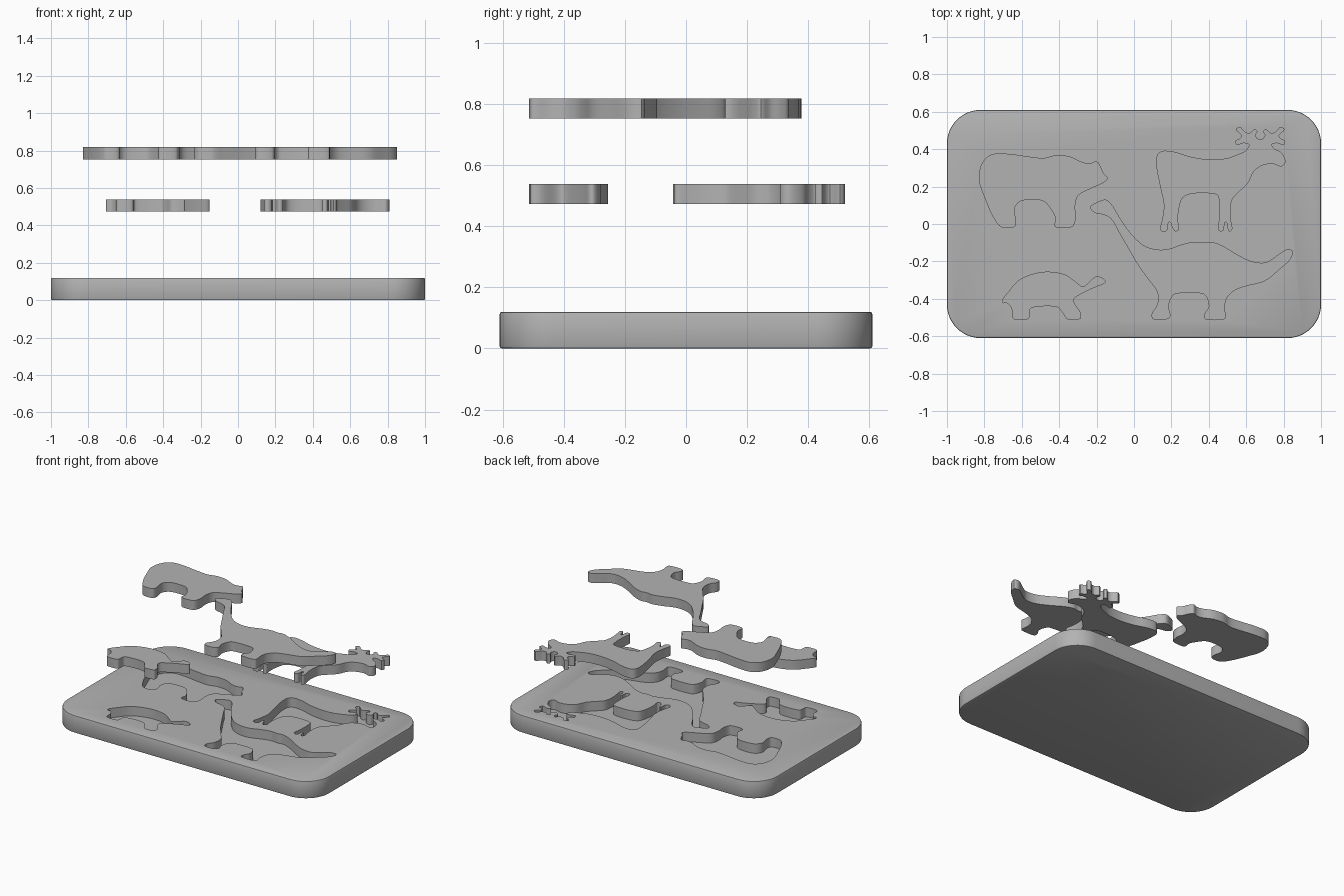
import bpy, bmesh, math
from mathutils import Vector

if "Cube" in bpy.data.objects:
    bpy.data.objects.remove(bpy.data.objects["Cube"])

W, D, H, R = 1.0, 0.61, 0.12, 0.18      # board half sizes, height, corner radius
THICK = 0.065                           # animal piece thickness and pocket depth

grey = bpy.data.materials.new("plain_grey")
grey.diffuse_color = (0.45, 0.45, 0.45, 1)
grey.use_nodes = True
grey.node_tree.nodes["Principled BSDF"].inputs["Base Color"].default_value = grey.diffuse_color


def smooth_loop(pts, steps=4):
    """Closed centripetal spline through the given points."""
    P = [Vector(p) for p in pts]
    n, out = len(P), []
    for i in range(n):
        a, b, c, d = P[i - 1], P[i], P[(i + 1) % n], P[(i + 2) % n]
        t1 = (b - a).length ** 0.5
        t2 = t1 + (c - b).length ** 0.5
        t3 = t2 + (d - c).length ** 0.5
        for k in range(steps):
            t = t1 + (t2 - t1) * k / steps
            A1 = a.lerp(b, t / t1)
            A2 = b.lerp(c, (t - t1) / (t2 - t1))
            A3 = c.lerp(d, (t - t2) / (t3 - t2))
            B1, B2 = A1.lerp(A2, t / t2), A2.lerp(A3, (t - t1) / (t3 - t1))
            out.append(B1.lerp(B2, (t - t1) / (t2 - t1)))
    return out


def slab(name, outline, z0, z1):
    """Extrude a closed outline from z0 up to z1."""
    bm = bmesh.new()
    face = bm.faces.new([bm.verts.new((p[0], p[1], z0)) for p in outline])
    top = bmesh.ops.extrude_face_region(bm, geom=[face])["geom"]
    bmesh.ops.translate(bm, vec=(0, 0, z1 - z0),
                        verts=[v for v in top if isinstance(v, bmesh.types.BMVert)])
    bmesh.ops.recalc_face_normals(bm, faces=bm.faces)
    me = bpy.data.meshes.new(name)
    bm.to_mesh(me)
    bm.free()
    me.materials.append(grey)
    ob = bpy.data.objects.new(name, me)
    bpy.context.collection.objects.link(ob)
    return ob


def shade(ob, angle=35):
    bpy.ops.object.select_all(action='DESELECT')
    ob.select_set(True)
    bpy.context.view_layer.objects.active = ob
    bpy.ops.object.shade_smooth_by_angle(angle=math.radians(angle))


# Bear outline
bear = [(-.83, .24), (-.81, .33), (-.76, .372), (-.67, .375), (-.56, .36), (-.48, .353),
        (-.415, .368), (-.34, .36), (-.275, .33), (-.235, .325), (-.20, .335), (-.18, .31),
        (-.165, .275), (-.14, .245), (-.165, .22), (-.23, .19), (-.30, .15), (-.315, .09),
        (-.31, .04), (-.325, -.01), (-.35, -.02), (-.41, -.02), (-.425, -.01), (-.42, .03),
        (-.445, .08), (-.48, .12), (-.535, .13), (-.61, .12), (-.64, .08), (-.63, .02),
        (-.635, -.01), (-.65, -.02), (-.70, -.02), (-.72, -.01), (-.76, .05), (-.80, .145)]

# Long-necked dinosaur outline
dinosaur = [(-.235, .09), (-.20, .115), (-.15, .13), (-.12, .105), (-.08, .04), (-.025, -.04),
            (.045, -.11), (.11, -.135), (.18, -.135), (.255, -.11), (.325, -.095), (.37, -.10),
            (.41, -.095), (.47, -.115), (.555, -.165), (.63, -.20), (.705, -.205), (.77, -.165),
            (.82, -.135), (.85, -.145), (.835, -.19), (.775, -.245), (.70, -.305), (.59, -.335),
            (.53, -.36), (.495, -.40), (.485, -.445), (.49, -.50), (.48, -.51), (.385, -.51),
            (.375, -.50), (.38, -.475), (.40, -.44), (.38, -.38), (.35, -.37), (.245, -.37),
            (.21, -.38), (.185, -.44), (.195, -.49), (.18, -.508), (.10, -.508), (.095, -.48),
            (.125, -.43), (.125, -.365), (.08, -.30), (.025, -.225), (-.025, -.14), (-.08, -.045),
            (-.125, .03), (-.165, .05), (-.21, .06)]

# Turtle outline
turtle = [(-.705, -.41), (-.67, -.36), (-.615, -.30), (-.535, -.265), (-.455, -.255), (-.37, -.27),
          (-.31, -.31), (-.275, -.335), (-.25, -.32), (-.20, -.28), (-.155, -.30), (-.155, -.315),
          (-.20, -.335), (-.265, -.365), (-.32, -.40), (-.32, -.42), (-.285, -.475), (-.285, -.505),
          (-.30, -.51), (-.355, -.51), (-.385, -.47), (-.41, -.445), (-.535, -.445), (-.555, -.455),
          (-.56, -.50), (-.57, -.51), (-.64, -.51), (-.65, -.50), (-.655, -.45), (-.68, -.423),
          (-.70, -.423)]

# Deer outline: back, mirrored antlers, then head, belly and legs
AX = .675
antler = [(.012, .455), (.025, .475), (.015, .495), (.03, .508), (.055, .487), (.08, .492),
          (.11, .52), (.13, .505), (.10, .472), (.113, .455), (.133, .445), (.125, .422),
          (.09, .432), (.06, .425)]
deer_back = [(.12, .31), (.125, .37), (.15, .39), (.22, .385), (.30, .36), (.40, .345),
             (.49, .35), (.55, .37), (.60, .395)]
deer_front = [(.755, .40), (.785, .385), (.81, .335), (.79, .308), (.74, .322), (.68, .31),
              (.64, .28), (.61, .22), (.56, .17), (.525, .13), (.515, .06), (.52, .01),
              (.525, -.03), (.51, -.04), (.50, -.02), (.495, .008), (.485, .008), (.48, -.03),
              (.465, -.04), (.45, -.03), (.455, .03), (.455, .12), (.445, .155), (.38, .165),
              (.30, .16), (.26, .14), (.24, .08), (.235, .02), (.24, -.03), (.22, -.04),
              (.205, -.02), (.195, .008), (.185, .008), (.18, -.03), (.16, -.043), (.14, -.03),
              (.15, .02), (.16, .10), (.14, .20)]
deer = (deer_back + [(AX - x, y) for x, y in reversed(antler)]
        + [(AX + x, y) for x, y in antler] + deer_front)

# Board with rounded corners and softened rims
corners = [(W - R, D - R, 0), (R - W, D - R, 90), (R - W, R - D, 180), (W - R, R - D, 270)]
rim = [(cx + R * math.cos(math.radians(a + 90 * k / 12)),
        cy + R * math.sin(math.radians(a + 90 * k / 12)))
       for cx, cy, a in corners for k in range(13)]
board = slab("board", rim, 0, H)
bev = board.modifiers.new("soft_rim", 'BEVEL')
bev.width, bev.segments = 0.007, 2
bev.limit_method, bev.angle_limit = 'ANGLE', math.radians(50)

# Animal pieces floating above their matching pockets
for name, pts, z in (("bear", bear, .753), ("dinosaur", dinosaur, .753),
                     ("turtle", turtle, .473), ("deer", deer, .473)):
    loop = smooth_loop(pts)
    shade(slab(name + "_piece", loop, z, z + THICK))
    cutter = slab(name + "_pocket_cutter", loop, H - THICK, H + 0.05)
    cutter.hide_render = True
    cutter.hide_set(True)
    cut = board.modifiers.new(name + "_pocket", 'BOOLEAN')
    cut.operation, cut.solver, cut.object = 'DIFFERENCE', 'EXACT', cutter

# Bake the board and drop the cutters
bpy.ops.object.select_all(action='DESELECT')
board.select_set(True)
bpy.context.view_layer.objects.active = board
for m in list(board.modifiers):
    bpy.ops.object.modifier_apply(modifier=m.name)
for ob in [o for o in bpy.data.objects if o.name.endswith("_cutter")]:
    bpy.data.objects.remove(ob)
shade(board)
